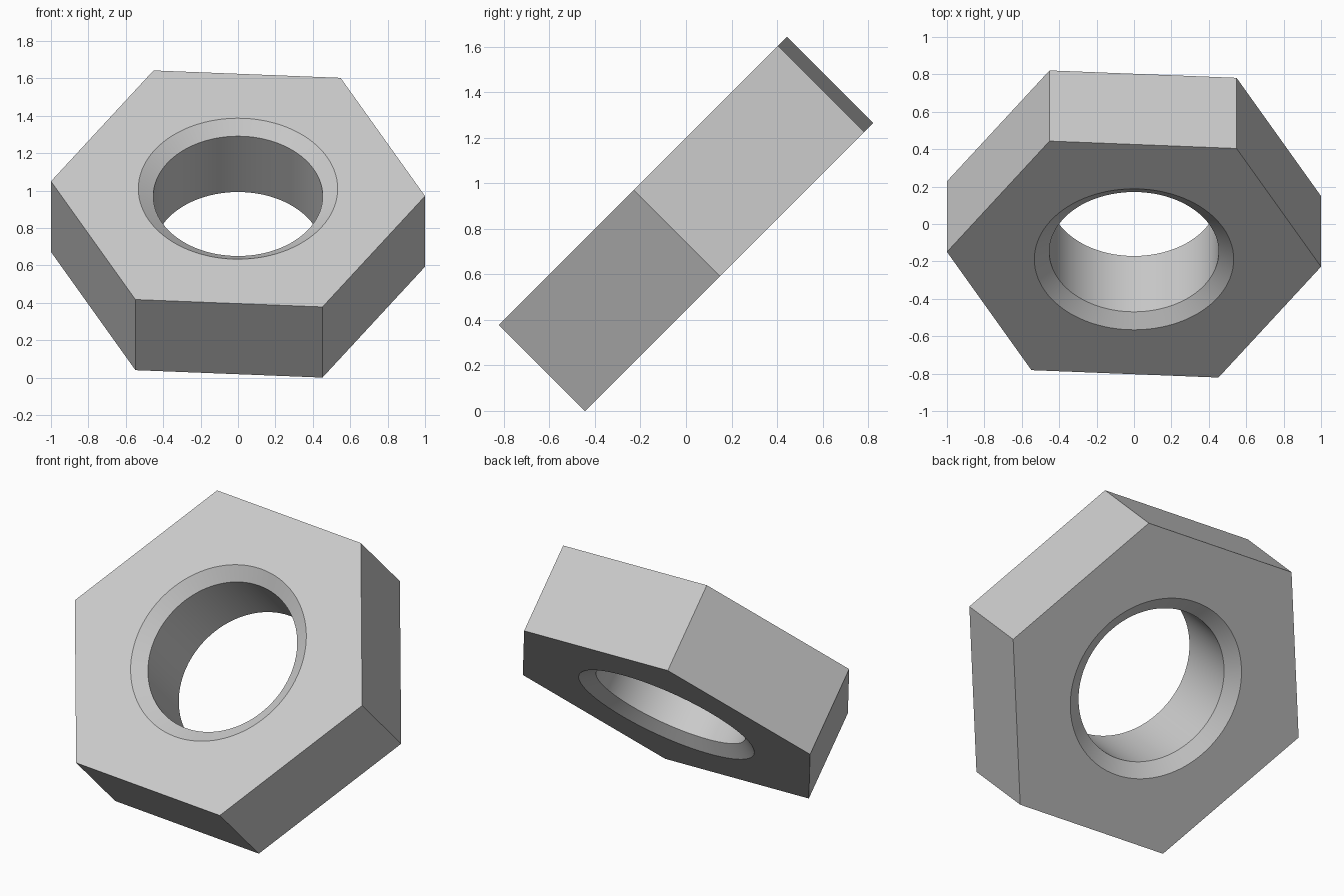
import bpy
import bmesh
from math import cos, pi, radians
from mathutils import Matrix, Vector

cube = bpy.data.objects.get("Cube")
if cube:
    bpy.data.objects.remove(cube, do_unlink=True)

SEGMENTS = 96            # multiple of six, so hexagon corners are exact
HEX_RADIUS = 1.0016
HALF = 0.267             # half thickness
RIM, BORE = 0.533, 0.453
CHAMFER = 0.056

# Plain grey metal
grey = bpy.data.materials.new("grey metal")
grey.use_nodes = True
colour = (0.6, 0.6, 0.6, 1)
grey.diffuse_color = colour
grey.node_tree.nodes["Principled BSDF"].inputs["Base Color"].default_value = colour


def hexagon(angle):
    """Distance from the centre to the hexagon outline at an angle."""
    return HEX_RADIUS * cos(pi / 6) / cos(angle % (pi / 3) - pi / 6)


def ring(bm, radius_at, z):
    verts = []
    for i in range(SEGMENTS):
        a = 2 * pi * i / SEGMENTS
        direction = Matrix.Rotation(a, 3, "Z") @ Vector((1, 0, 0))
        verts.append(bm.verts.new(direction * radius_at(a) + Vector((0, 0, z))))
    return verts


# Closed cross-section: hexagonal outside, chamfered round bore inside
profile = [
    (hexagon, -HALF), (hexagon, HALF),
    (lambda a: RIM, HALF), (lambda a: BORE, HALF - CHAMFER),
    (lambda a: BORE, CHAMFER - HALF), (lambda a: RIM, -HALF),
]
bm = bmesh.new()
rings = [ring(bm, r, z) for r, z in profile]
for k, lower in enumerate(rings):
    upper = rings[(k + 1) % len(rings)]
    for i in range(SEGMENTS):
        j = (i + 1) % SEGMENTS
        bm.faces.new((lower[i], lower[j], upper[j], upper[i]))
bmesh.ops.recalc_face_normals(bm, faces=bm.faces)

# Slight turn about its own axis, then tip the top towards the front
bm.transform(Matrix.Rotation(radians(45), 4, "X") @ Matrix.Rotation(radians(-3.2), 4, "Z"))
lowest = min(v.co.z for v in bm.verts)
bm.transform(Matrix.Translation((0, 0, -lowest)))

mesh = bpy.data.meshes.new("hex_nut")
bm.to_mesh(mesh)
bm.free()
mesh.materials.append(grey)
nut = bpy.data.objects.new("hex_nut", mesh)
bpy.context.collection.objects.link(nut)

# Smooth bore, crisp edges
bpy.ops.object.select_all(action="DESELECT")
nut.select_set(True)
bpy.context.view_layer.objects.active = nut
bpy.ops.object.shade_smooth_by_angle(angle=radians(25))
